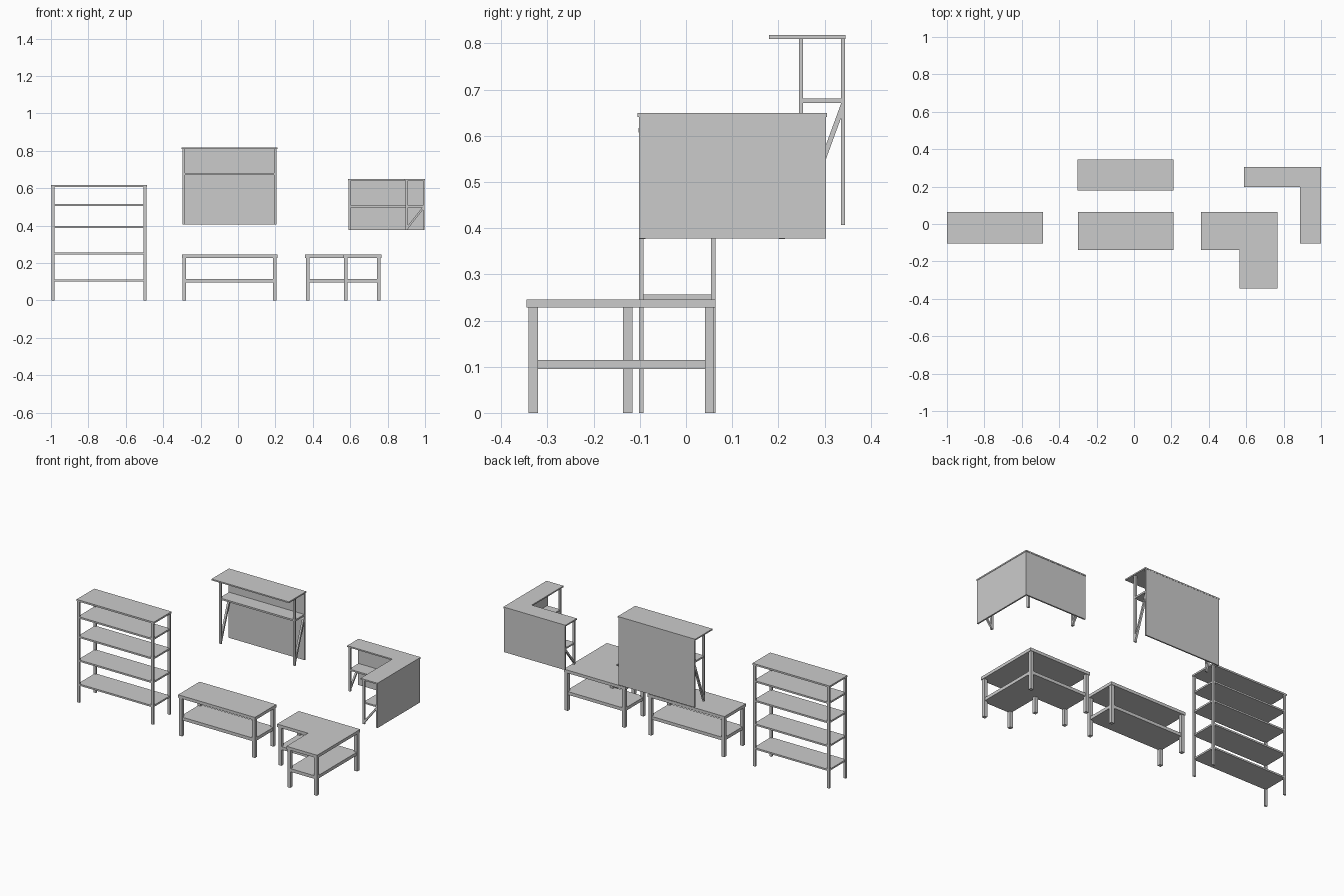
import bpy, bmesh


def prism(name, pts, vec):
    """Flat polygon (3D points) extruded along vec."""
    bm = bmesh.new()
    face = bm.faces.new([bm.verts.new(p) for p in pts])
    ext = bmesh.ops.extrude_face_region(bm, geom=[face])
    verts = [g for g in ext["geom"] if isinstance(g, bmesh.types.BMVert)]
    bmesh.ops.translate(bm, verts=verts, vec=vec)
    bmesh.ops.recalc_face_normals(bm, faces=bm.faces)
    mesh = bpy.data.meshes.new(name)
    bm.to_mesh(mesh)
    bm.free()
    obj = bpy.data.objects.new(name, mesh)
    bpy.context.collection.objects.link(obj)
    return obj


def board(name, outline, z0, z1):
    prism(name, [(x, y, z0) for x, y in outline], (0, 0, z1 - z0))


def box(name, x0, x1, y0, y1, z0, z1):
    board(name, [(x0, y0), (x1, y0), (x1, y1), (x0, y1)], z0, z1)


def post(name, cx, cy, w, d, z0, z1):
    box(name, cx - w / 2, cx + w / 2, cy - d / 2, cy + d / 2, z0, z1)


def ell(x0, x1, y0, y1, ix, iy):
    """L outline: back arm over y iy..y1, right arm over x ix..x1."""
    return [(x0, iy), (ix, iy), (ix, y0), (x1, y0), (x1, y1), (x0, y1)]


# Tall shelf rack
for x in (-0.989, -0.498):
    for y in (-0.097, 0.059):
        post("rack_post", x, y, 0.015, 0.010, 0, 0.607)
for z in (0.102, 0.246, 0.388, 0.505):
    box("rack_shelf", -0.993, -0.494, -0.100, 0.062, z, z + 0.010)
box("rack_top", -1.0, -0.487, -0.103, 0.065, 0.607, 0.617)

# Straight workbench
for x in (-0.287, 0.197):
    for y in (-0.126, 0.051):
        post("bench_leg", x, y, 0.020, 0.020, 0, 0.228)
box("bench_shelf", -0.293, 0.203, -0.132, 0.057, 0.095, 0.114)
box("bench_top", -0.30, 0.21, -0.14, 0.064, 0.228, 0.246)

# Corner workbench
for x, y in ((0.373, 0.051), (0.373, -0.126), (0.576, -0.126),
             (0.576, -0.331), (0.753, -0.331), (0.753, 0.051)):
    post("corner_bench_leg", x, y, 0.020, 0.020, 0, 0.228)
board("corner_bench_shelf", ell(0.367, 0.759, -0.337, 0.057, 0.570, -0.132), 0.095, 0.114)
board("corner_bench_top", ell(0.358, 0.767, -0.345, 0.064, 0.563, -0.14), 0.228, 0.246)

# Straight wall shelf with back panel
box("wall_panel", -0.297, 0.207, 0.336, 0.344, 0.407, 0.810)
box("wall_top", -0.302, 0.212, 0.180, 0.345, 0.810, 0.818)
box("wall_shelf", -0.295, 0.205, 0.247, 0.337, 0.671, 0.681)
for x in (-0.290, 0.200):
    post("wall_post", x, 0.249, 0.014, 0.009, 0.407, 0.810)
    prism("wall_brace", [(x - 0.006, 0.338, 0.676), (x - 0.006, 0.338, 0.645),
                         (x - 0.006, 0.252, 0.410), (x - 0.006, 0.252, 0.441)], (0.012, 0, 0))

# Corner wall shelf with two back panels
box("corner_back_panel", 0.590, 0.998, 0.294, 0.303, 0.378, 0.641)
box("corner_side_panel", 0.989, 0.998, -0.102, 0.303, 0.378, 0.641)
board("corner_wall_top", ell(0.587, 1.0, -0.105, 0.305, 0.887, 0.197), 0.641, 0.649)
board("corner_wall_shelf", ell(0.594, 0.990, -0.096, 0.295, 0.901, 0.206), 0.498, 0.507)
for x, y in ((0.598, 0.208), (0.903, 0.208), (0.903, -0.094)):
    post("corner_wall_post", x, y, 0.013, 0.013, 0.376, 0.641)
# braces: (distance out from post, height) profile, one on each arm end
brace = [(0.0, 0.378), (0.0, 0.395), (0.086, 0.504), (0.086, 0.487)]
prism("corner_brace_left", [(0.593, 0.208 + a, z) for a, z in brace], (0.010, 0, 0))
prism("corner_brace_front", [(0.904 + a, -0.099, z) for a, z in brace], (0, 0.010, 0))
